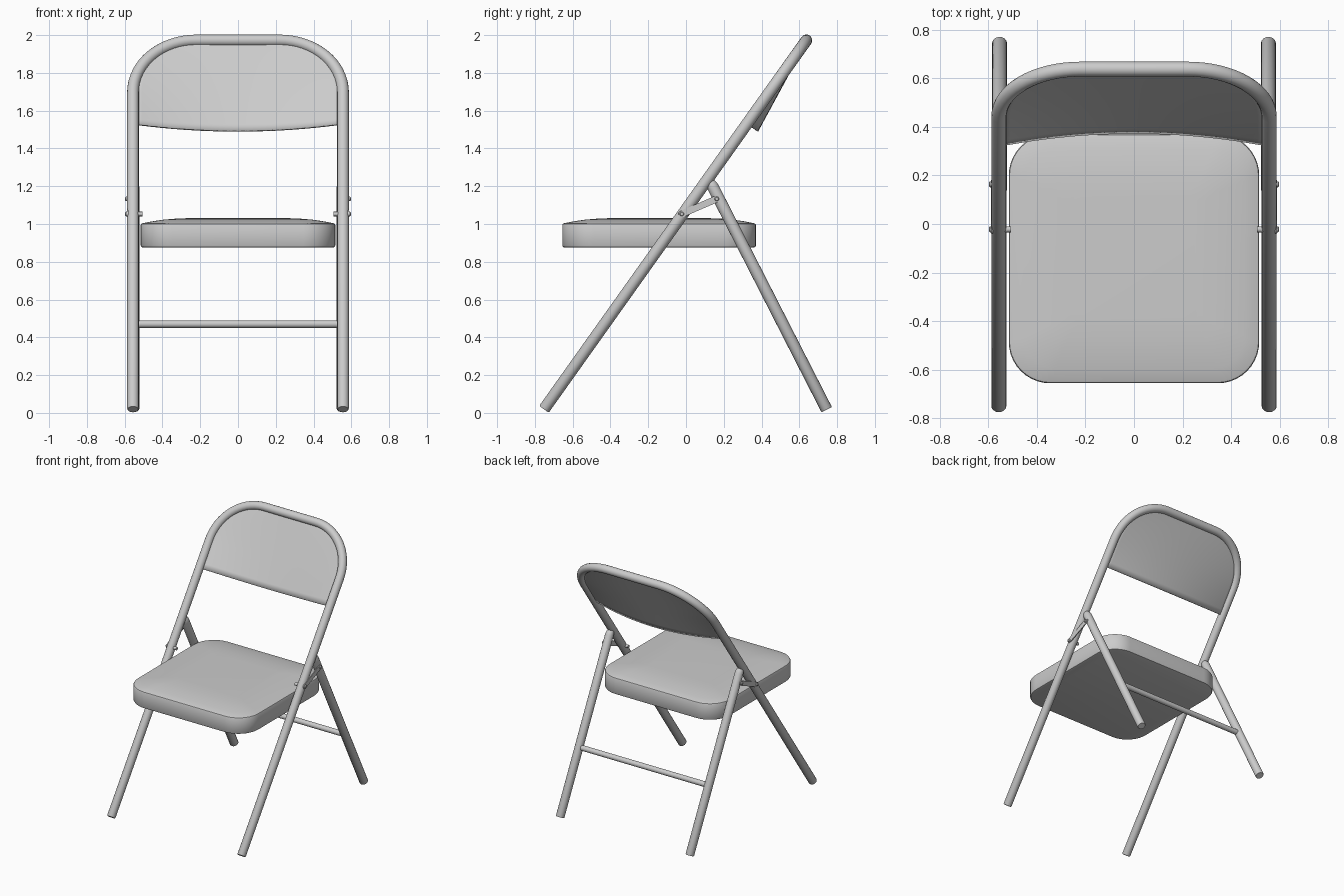
import bpy, bmesh, math
from mathutils import Vector

if "Cube" in bpy.data.objects:
    bpy.data.objects.remove(bpy.data.objects["Cube"])

R = 0.031                                   # tube radius
X = 0.556                                   # tube centre distance from the middle
FOOT = Vector((0, -0.752, 0.019))           # front leg foot centre
TOP = Vector((0, 0.637, 1.972))             # middle of the top rail
AXIS = (TOP - FOOT).normalized()
BACK = Vector((0, AXIS.z, -AXIS.y))         # direction behind the frame plane
LEN = (TOP - FOOT).length
BEND = 0.336                                # top corner radius


def on_frame(x, s, off=0.0):
    return Vector((x, 0, 0)) + FOOT + AXIS * s + BACK * off


def smooth(ob, angle=35):
    bpy.ops.object.select_all(action='DESELECT')
    ob.select_set(True)
    bpy.context.view_layer.objects.active = ob
    bpy.ops.object.shade_smooth_by_angle(angle=math.radians(angle))


def tube(name, points, radius, scales=None):
    cu = bpy.data.curves.new(name, 'CURVE')
    cu.dimensions = '3D'
    cu.bevel_depth = radius
    cu.bevel_resolution = 6
    cu.use_fill_caps = True
    sp = cu.splines.new('POLY')
    sp.points.add(len(points) - 1)
    for i, p in enumerate(points):
        sp.points[i].co = (*p, 1)
        sp.points[i].radius = scales[i] if scales else 1
    ob = bpy.data.objects.new(name, cu)
    bpy.context.collection.objects.link(ob)
    bpy.ops.object.select_all(action='DESELECT')
    ob.select_set(True)
    bpy.context.view_layer.objects.active = ob
    bpy.ops.object.convert(target='MESH')
    ob = bpy.context.object
    smooth(ob)
    return ob


def mesh_object(name, bm):
    bmesh.ops.recalc_face_normals(bm, faces=bm.faces)
    me = bpy.data.meshes.new(name)
    bm.to_mesh(me)
    bm.free()
    ob = bpy.data.objects.new(name, me)
    bpy.context.collection.objects.link(ob)
    return ob


# Front legs and back hoop, one bent tube
N = 16
arc = [(X - BEND + BEND * math.cos(a), LEN - BEND + BEND * math.sin(a))
       for a in (math.pi / 2 * i / N for i in range(N + 1))]
half = [(X, 0), (X, 0.006)] + arc
path = [on_frame(x, s) for x, s in half] + [on_frame(-x, s) for x, s in reversed(half)]
ends = [0.88, 1] + [1] * (len(path) - 4) + [1, 0.88]
tube("front_frame", path, R, ends)

# Curved backrest panel filling the hoop
s0 = (1.53 - FOOT.z) / AXIS.z
rows = [s0 + (LEN - BEND - s0) * i / 5 for i in range(5)] + [s for _, s in arc]
widths = [X] * 5 + [x for x, _ in arc]
bm = bmesh.new()
grid = []
COLS = 24
for s, w in zip(rows, widths):
    depth = 0.066 * (LEN - s) / (LEN - s0)
    grid.append([bm.verts.new(on_frame(w * t, s, depth * (1 - t * t)))
                 for t in (2 * j / COLS - 1 for j in range(COLS + 1))])
for a, b in zip(grid, grid[1:]):
    for j in range(COLS):
        bm.faces.new((a[j], a[j + 1], b[j + 1], b[j]))
panel = mesh_object("backrest_panel", bm)
mod = panel.modifiers.new("thickness", 'SOLIDIFY')
mod.thickness = 0.012
mod.offset = 0
smooth(panel)

# Padded seat, stacked rounded outlines
Y0, Y1, W, CR = -0.655, 0.37, 0.515, 0.17


def outline(inset, z):
    r = max(CR - inset * 0.6, 0.04)
    pts = []
    corners = [(W, Y1, 0), (-W, Y1, 90), (-W, Y0, 180), (W, Y0, 270)]
    for cx, cy, start in corners:
        ox = math.copysign(W - inset - r, cx)
        oy = Y1 - inset - r if cy > 0 else Y0 + inset + r
        for k in range(11):
            a = math.radians(start + 9 * k)
            pts.append((ox + r * math.cos(a), oy + r * math.sin(a), z))
    return pts


layers = [(0.012, 0.875), (0.004, 0.878), (0, 0.886), (0, 0.995), (0.003, 1.001),
          (0.01, 1.004), (0.06, 1.014), (0.12, 1.023), (0.18, 1.028), (0.25, 1.031)]
bm = bmesh.new()
rings = [[bm.verts.new(p) for p in outline(i, z)] for i, z in layers]
for a, b in zip(rings, rings[1:]):
    for j in range(len(a)):
        k = (j + 1) % len(a)
        bm.faces.new((a[j], a[k], b[k], b[j]))
bm.faces.new(rings[0])
bm.faces.new(rings[-1])
smooth(mesh_object("seat", bm))

# Rear legs, with rounded upper ends
rear_foot = Vector((0, 0.745, 0.017))
rear_top = Vector((0, 0.122, 1.236))
down = (rear_foot - rear_top).normalized()
for side, tag in ((1, "right"), (-1, "left")):
    sx = Vector((side * 0.553, 0, 0))
    pts, sc = [], []
    for a in (8, 20, 35, 50, 70, 90):
        t = math.radians(a)
        pts.append(sx + rear_top + down * 0.05 * (1 - math.cos(t)))
        sc.append(math.sin(t))
    pts += [sx + rear_foot - down * 0.006, sx + rear_foot]
    sc += [1, 0.88]
    tube("rear_leg_" + tag, pts, R, sc)

    # Folding link plate with its two bolts
    p, q = Vector((0, -0.022, 1.053)), Vector((0, 0.163, 1.133))
    d = (q - p).normalized()
    base = math.atan2(d.z, d.y)
    bm = bmesh.new()
    ring = []
    for c, start in ((q, -90), (p, 90)):
        for k in range(9):
            a = base + math.radians(start + 22.5 * k)
            ring.append(c + 0.018 * Vector((0, math.cos(a), math.sin(a))))
    for x in (0.581, 0.588):
        bm.faces.new([bm.verts.new((side * x, v.y, v.z)) for v in ring])
    bm.verts.ensure_lookup_table()
    n = len(ring)
    for j in range(n):
        k = (j + 1) % n
        bm.faces.new([bm.verts[i] for i in (j, k, k + n, j + n)])
    smooth(mesh_object("link_plate_" + tag, bm))
    for c, inner, part in ((p, 0.505, "front"), (q, 0.54, "rear")):
        tube(f"link_bolt_{part}_{tag}",
             [(side * x, c.y, c.z) for x in (inner, 0.592, 0.597)], 0.012, [1, 1, 0.7])

# Rear cross bar
bar = rear_foot.lerp(rear_top, (0.47 - rear_foot.z) / (rear_top.z - rear_foot.z))
tube("rear_cross_bar", [(-0.55, bar.y, bar.z), (0.55, bar.y, bar.z)], 0.02)
